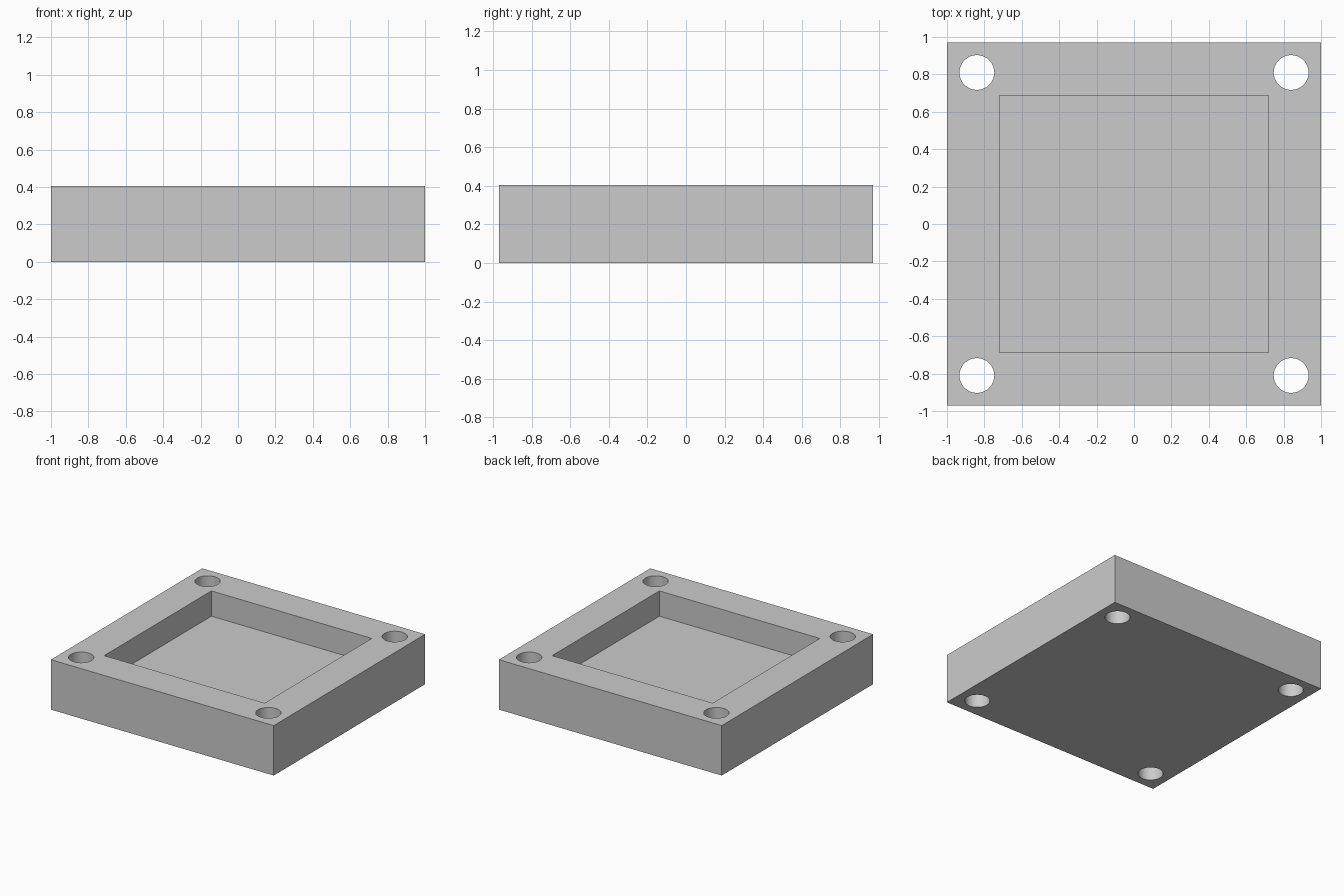
import bpy, bmesh, math
from mathutils import Matrix

if "Cube" in bpy.data.objects:
    bpy.data.objects.remove(bpy.data.objects["Cube"], do_unlink=True)

WIDTH, DEPTH, HEIGHT = 2.0, 1.94, 0.405
POCKET_X, POCKET_Y, POCKET_FLOOR = 1.44, 1.374, 0.2
HOLE_X, HOLE_Y, HOLE_RADIUS = 0.84, 0.81, 0.093

grey = bpy.data.materials.new("plain grey")
grey.use_nodes = True
colour = (0.6, 0.6, 0.6, 1)
grey.diffuse_color = colour
grey.node_tree.nodes["Principled BSDF"].inputs["Base Color"].default_value = colour


def add_box(bm, x, y, bottom, top):
    place = Matrix.Translation((0, 0, (bottom + top) / 2))
    bmesh.ops.create_cube(bm, size=1, matrix=place @ Matrix.Diagonal((x, y, top - bottom, 1)))


def make_object(name, bm):
    mesh = bpy.data.meshes.new(name)
    bm.to_mesh(mesh)
    bm.free()
    mesh.materials.append(grey)
    obj = bpy.data.objects.new(name, mesh)
    bpy.context.collection.objects.link(obj)
    return obj


# Solid block
bm = bmesh.new()
add_box(bm, WIDTH, DEPTH, 0, HEIGHT)
tray = make_object("tray_block", bm)

# Cutter: central pocket and four corner through holes
bm = bmesh.new()
add_box(bm, POCKET_X, POCKET_Y, POCKET_FLOOR, HEIGHT + 0.2)
for sx in (-1, 1):
    for sy in (-1, 1):
        bmesh.ops.create_cone(bm, cap_ends=True, segments=64,
                              radius1=HOLE_RADIUS, radius2=HOLE_RADIUS, depth=HEIGHT * 2,
                              matrix=Matrix.Translation((sx * HOLE_X, sy * HOLE_Y, HEIGHT / 2)))
cutter = make_object("pocket_and_hole_cutter", bm)
cutter.hide_render = True

# Cut the block, then discard the cutter
cut = tray.modifiers.new("cut", 'BOOLEAN')
cut.operation = 'DIFFERENCE'
cut.solver = 'EXACT'
cut.object = cutter
bpy.ops.object.select_all(action='DESELECT')
bpy.context.view_layer.objects.active = tray
tray.select_set(True)
bpy.ops.object.modifier_apply(modifier=cut.name)
bpy.data.objects.remove(cutter, do_unlink=True)

# Smooth hole walls, crisp edges elsewhere
bpy.ops.object.shade_smooth_by_angle(angle=math.radians(30))
